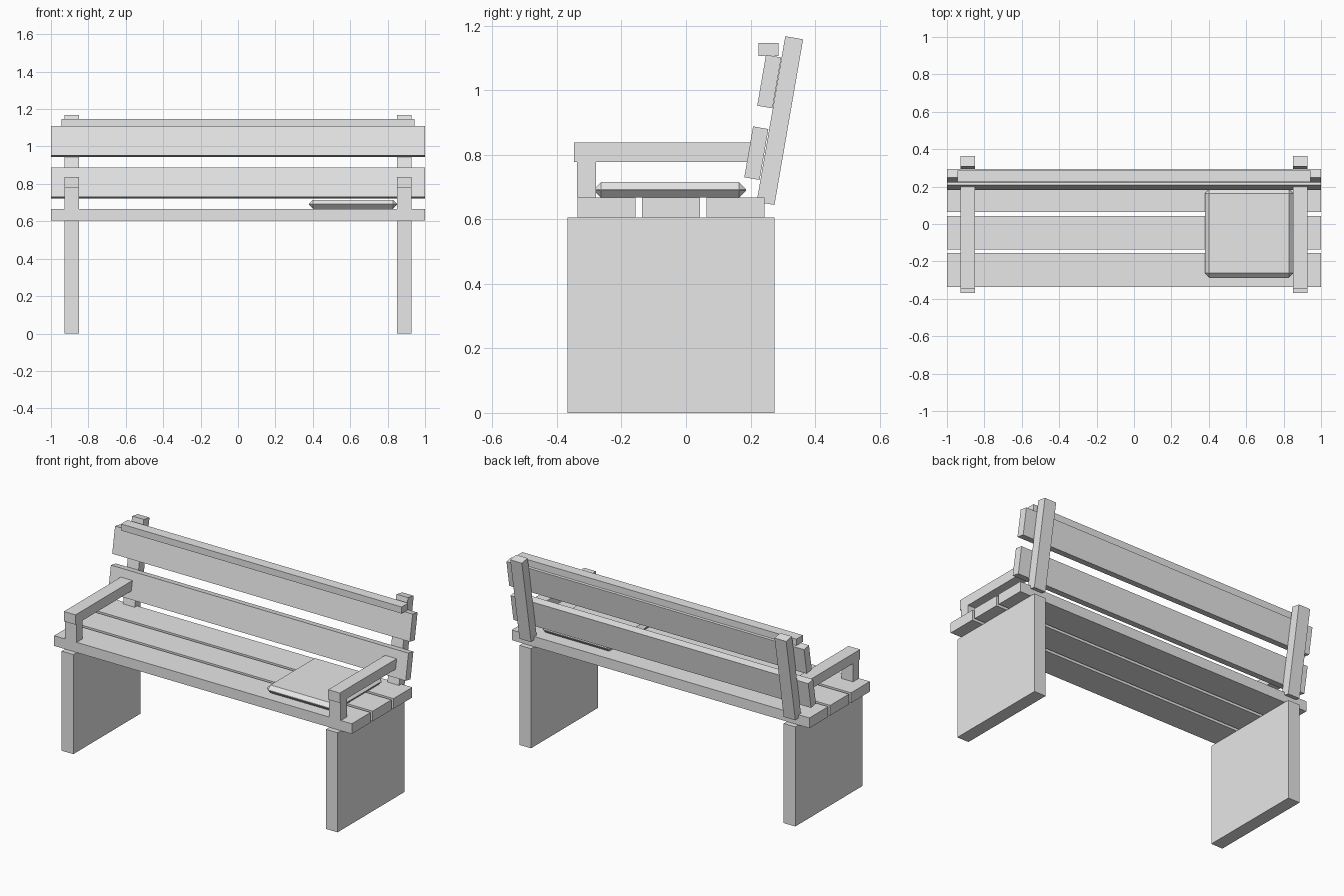
import bpy
from math import radians

if "Cube" in bpy.data.objects:
    bpy.data.objects.remove(bpy.data.objects["Cube"], do_unlink=True)

# Single plain grey for the whole bench
GREY = (0.8, 0.8, 0.8, 1)
grey = bpy.data.materials.new("plain_grey")
grey.use_nodes = True
grey.diffuse_color = GREY
grey.node_tree.nodes["Principled BSDF"].inputs["Base Color"].default_value = GREY


def box(name, centre, size, lean=0):
    """Box with its size applied, tilted backwards by lean degrees."""
    bpy.ops.mesh.primitive_cube_add(size=1, location=centre)
    ob = bpy.context.object
    ob.name = name
    ob.data.name = name
    ob.scale = size
    bpy.ops.object.transform_apply(location=False, rotation=False, scale=True)
    ob.rotation_euler.x = -radians(lean)
    ob.data.materials.append(grey)
    return ob


def span(name, x, y, z):
    """Upright box from its minimum and maximum on each axis."""
    pairs = (x, y, z)
    return box(name, [(a + b) / 2 for a, b in pairs], [b - a for a, b in pairs])


LEAN = 9.8      # backrest angle
SIDE_X = 0.888  # centre line of the legs, arms and uprights
WIDE = 0.078

# Leg panels, armrests and back uprights on both sides
for side, s in (("left", 1), ("right", -1)):
    x = (s * SIDE_X - WIDE / 2, s * SIDE_X + WIDE / 2)
    span(side + "_leg_panel", x, (-0.368, 0.275), (0, 0.605))
    span(side + "_arm_post", x, (-0.338, -0.279), (0.667, 0.778))
    span(side + "_armrest", x, (-0.347, 0.21), (0.778, 0.838))
    box(side + "_back_upright", (s * SIDE_X, 0.291, 0.906), (WIDE, 0.056, 0.521), LEAN)

# Three seat slats
for i, y in enumerate((-0.246, -0.046, 0.154)):
    box(f"seat_slat_{i + 1}", (0, y, 0.636), (2, 0.18, 0.062))

# Leaning back slats and the top rail
box("lower_back_slat", (0, 0.218, 0.805), (2, 0.048, 0.16), LEAN)
box("upper_back_slat", (0, 0.258, 1.027), (2, 0.048, 0.16), LEAN)
span("top_rail", (-0.943, 0.943), (0.224, 0.287), (1.107, 1.147))

# Seat cushion with chamfered edges
cushion = span("cushion", (0.38, 0.85), (-0.285, 0.186), (0.667, 0.715))
bevel = cushion.modifiers.new("chamfer", 'BEVEL')
bevel.width = 0.022
bevel.segments = 1
